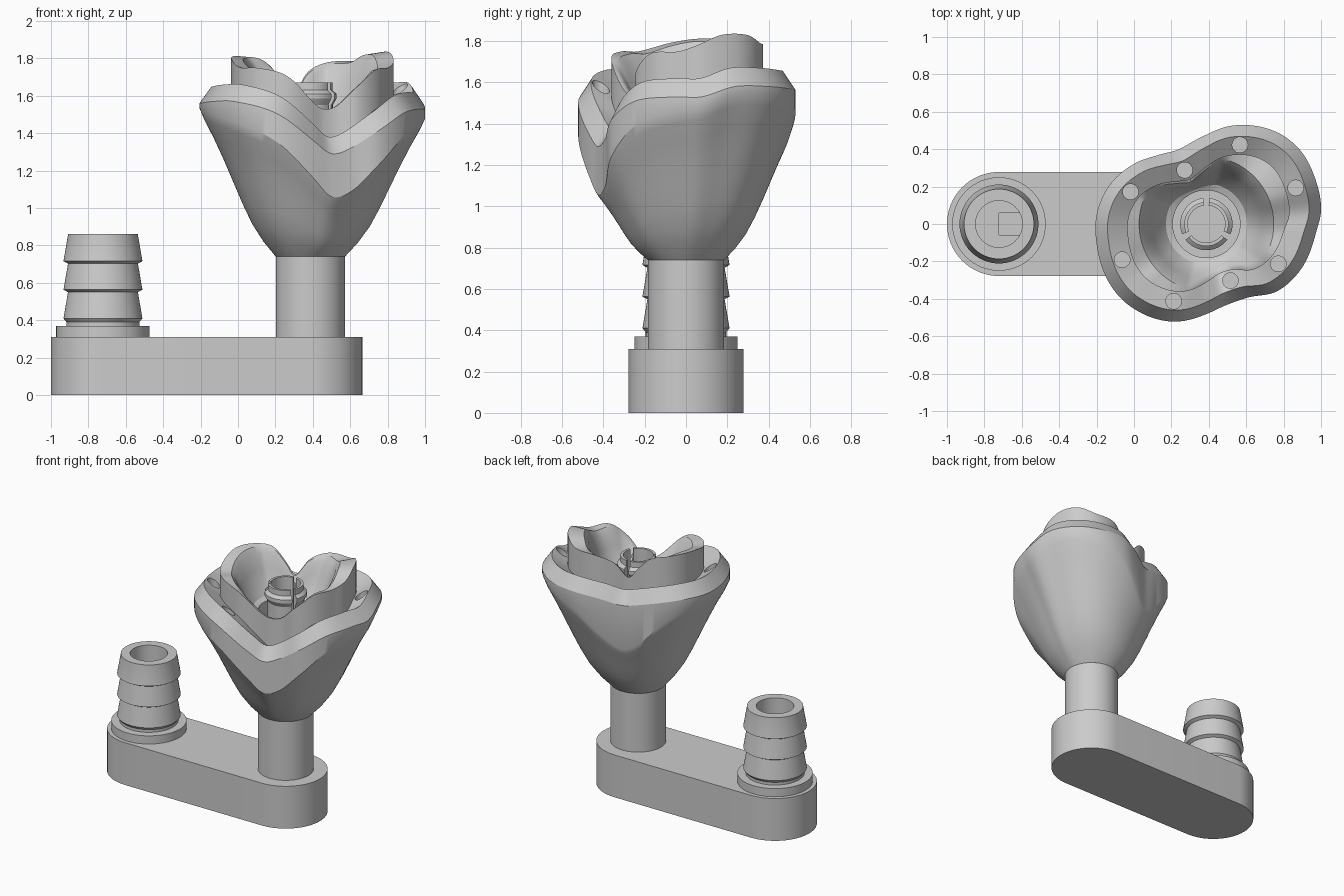
import bpy, bmesh, math
from mathutils import Matrix, Vector

cube = bpy.data.objects.get("Cube")
if cube:
    bpy.data.objects.remove(cube, do_unlink=True)

grey = bpy.data.materials.new("plain_grey")
grey.use_nodes = True
COLOUR = (0.6, 0.6, 0.6, 1)
grey.diffuse_color = COLOUR
grey.node_tree.nodes["Principled BSDF"].inputs["Base Color"].default_value = COLOUR

BARB_X, CUP_X = -0.722, 0.387   # axes of the two upright parts


def finish(bm, name):
    bmesh.ops.recalc_face_normals(bm, faces=bm.faces)
    mesh = bpy.data.meshes.new(name)
    bm.to_mesh(mesh)
    bm.free()
    obj = bpy.data.objects.new(name, mesh)
    bpy.context.collection.objects.link(obj)
    mesh.materials.append(grey)
    return obj


def smooth(obj):
    bpy.ops.object.select_all(action='DESELECT')
    obj.select_set(True)
    bpy.context.view_layer.objects.active = obj
    bpy.ops.object.shade_smooth_by_angle(angle=math.radians(28))


def cut(obj, cutter):
    cutter.hide_render = True
    mod = obj.modifiers.new("cut", 'BOOLEAN')
    mod.operation, mod.solver, mod.object = 'DIFFERENCE', 'EXACT', cutter
    bpy.ops.object.select_all(action='DESELECT')
    bpy.context.view_layer.objects.active = obj
    obj.select_set(True)
    bpy.ops.object.modifier_apply(modifier=mod.name)
    bpy.data.objects.remove(cutter, do_unlink=True)


def loft(bm, rings, closed_loop=False):
    """Skin a list of equal closed rings, capping the two ends."""
    loops = [[bm.verts.new(p) for p in ring] for ring in rings]
    n = len(loops[0])
    pairs = list(zip(loops, loops[1:])) + ([(loops[-1], loops[0])] if closed_loop else [])
    for a, b in pairs:
        for i in range(n):
            j = (i + 1) % n
            bm.faces.new((a[i], a[j], b[j], b[i]))
    if not closed_loop:
        bm.faces.new(loops[0][::-1])
        bm.faces.new(loops[-1])


def lathe(name, x, profile, start=0, end=360, steps=64):
    """Sweep a closed (radius, height) profile about an upright axis."""
    full = end - start == 360
    rings = []
    for i in range(steps if full else steps + 1):
        a = math.radians(start + (end - start) * i / steps)
        rings.append([(x + r * math.cos(a), r * math.sin(a), z) for r, z in profile])
    bm = bmesh.new()
    loft(bm, rings, full)
    smooth(finish(bm, name))


def add_cylinder(bm, x, y, r, low, high, sides=48):
    bmesh.ops.create_cone(bm, cap_ends=True, segments=sides, radius1=r, radius2=r, depth=high - low,
                          matrix=Matrix.Translation((x, y, (low + high) / 2)))


# Base: rounded bar with a bore and a square side duct
def bar_ring(z, r=0.278, n=32):
    pts = []
    for x, a0 in ((CUP_X, -90), (BARB_X, 90)):
        for i in range(n + 1):
            a = math.radians(a0 + 180 * i / n)
            pts.append((x + r * math.cos(a), r * math.sin(a), z))
    return pts


bm = bmesh.new()
loft(bm, [bar_ring(0), bar_ring(0.31)])
base = finish(bm, "base_bar")
bm = bmesh.new()
add_cylinder(bm, BARB_X, 0, 0.125, 0.2, 0.5, 64)
cut(base, finish(bm, "bore_cutter"))
bm = bmesh.new()
bmesh.ops.create_cube(bm, size=1, matrix=Matrix.Translation((BARB_X + 0.15, 0, 0.145))
                      @ Matrix.Diagonal((0.3, 0.12, 0.13, 1)))
cut(base, finish(bm, "duct_cutter"))
smooth(base)

# Hose barb: flange, then three tapering teeth around a bore
profile = [(0.125, 0.3), (0.25, 0.3), (0.25, 0.37), (0.195, 0.37), (0.195, 0.39)]
for k in range(3):
    z = 0.41 + k * 0.153
    profile += [(0.211, z), (0.187, z + 0.14)]
profile += [(0.187, 0.86), (0.125, 0.86)]
lathe("hose_barb", BARB_X, profile)

# Column under the cup
bm = bmesh.new()
add_cylinder(bm, CUP_X, 0, 0.185, 0.3, 0.745, 64)
smooth(finish(bm, "column"))

# Cup outline: angle, outer radius, wall foot, wall top, crown top
ROWS = [
    (7, .618, 1.48, 1.53, 1.78), (22, .63, 1.55, 1.58, 1.83), (39, .638, 1.55, 1.58, 1.83),
    (54, .615, 1.52, 1.57, 1.79), (75, .545, 1.42, 1.56, 1.78), (92, .47, 1.27, 1.53, 1.73),
    (110, .426, 1.17, 1.49, 1.62), (125, .45, 1.22, 1.51, 1.70), (140, .502, 1.36, 1.54, 1.79),
    (158, .558, 1.47, 1.56, 1.81), (175, .589, 1.53, 1.56, 1.81), (191, .597, 1.53, 1.56, 1.79),
    (212, .608, 1.5, 1.57, 1.75), (227, .6, 1.46, 1.57, 1.75), (250, .555, 1.36, 1.51, 1.71),
    (272, .475, 1.16, 1.36, 1.57), (285, .445, 1.06, 1.29, 1.53), (301, .455, 1.10, 1.33, 1.55),
    (316, .52, 1.24, 1.42, 1.65), (334, .56, 1.39, 1.51, 1.74), (355, .587, 1.46, 1.53, 1.75),
]


def outline(angle):
    """Smooth periodic interpolation through the rows."""
    n = len(ROWS)

    def row(i):
        turn, k = divmod(i, n)
        return Vector((ROWS[k][0] + 360 * turn,) + ROWS[k][1:])
    i = -1
    while row(i + 1)[0] <= angle:
        i += 1
    a, b, c, d = (row(i + k) for k in (-1, 0, 1, 2))
    h = c[0] - b[0]
    t = (angle - b[0]) / h
    mb, mc = (c - a) * (h / (c[0] - a[0])), (d - b) * (h / (d[0] - b[0]))
    return (b * (2*t**3 - 3*t*t + 1) + mb * (t**3 - 2*t*t + t)
            + c * (3*t*t - 2*t**3) + mc * (t**3 - t*t))[1:]


BODY = [(0, 0), (.1, .16), (.22, .31), (.35, .43), (.5, .555), (.65, .68), (.8, .815), (.92, .935), (1, 1)]
BOWL = [(1, .96), (.85, .84), (.65, .55), (.43, .24), (.2, .05), (0, 0)]
FLOOR, NECK, POCKET = 1.48, 0.185, 0.18


def section(angle):
    """Radius and height of the cup from neck to pocket at one angle."""
    r, foot, wall, crown = outline(angle)
    rim, inner = wall + 0.09, r - 0.17
    lip = min(0.36, inner - 0.015)
    bulge = 0.2 * max(0, math.sin(math.radians(angle)))   # the back is fuller
    pts = [(NECK + (r - NECK) * (g + bulge * t * (1 - t)), 0.74 + (foot - 0.74) * t) for t, g in BODY]
    pts += [(r, wall), (r - 0.065, rim)]
    pts += [(inner, rim - 0.07), (inner, crown)]
    pts += [(POCKET + (lip - POCKET) * u, FLOOR + (crown - FLOOR) * v) for u, v in BOWL]
    return pts + [(POCKET, 1.3)]


COUNT = 144
columns = []
for i in range(COUNT):
    deg = 360 * i / COUNT
    a = math.radians(deg)
    columns.append([(CUP_X + r * math.cos(a), r * math.sin(a), z) for r, z in section(deg)])
bm = bmesh.new()
loft(bm, list(zip(*columns)))
cup = finish(bm, "flared_cup")

# Small round sockets along the groove
bm = bmesh.new()
for deg in (22, 67, 112, 157, 203, 247, 293, 331):
    r, foot, wall, crown = outline(deg)
    a = math.radians(deg)
    add_cylinder(bm, CUP_X + (r - 0.115) * math.cos(a), (r - 0.115) * math.sin(a),
                 0.042, wall - 0.13, wall + 0.1, 24)
cut(cup, finish(bm, "socket_cutter"))
smooth(cup)

# Slotted snap post in the pocket
POST = [(.1, 1.29), (.12, 1.29), (.12, 1.55), (.14, 1.585), (.14, 1.61), (.118, 1.63), (.118, 1.67), (.1, 1.67)]
for k in range(3):
    lathe("snap_post_%d" % (k + 1), CUP_X, POST, 97 + 120 * k, 203 + 120 * k, 20)
